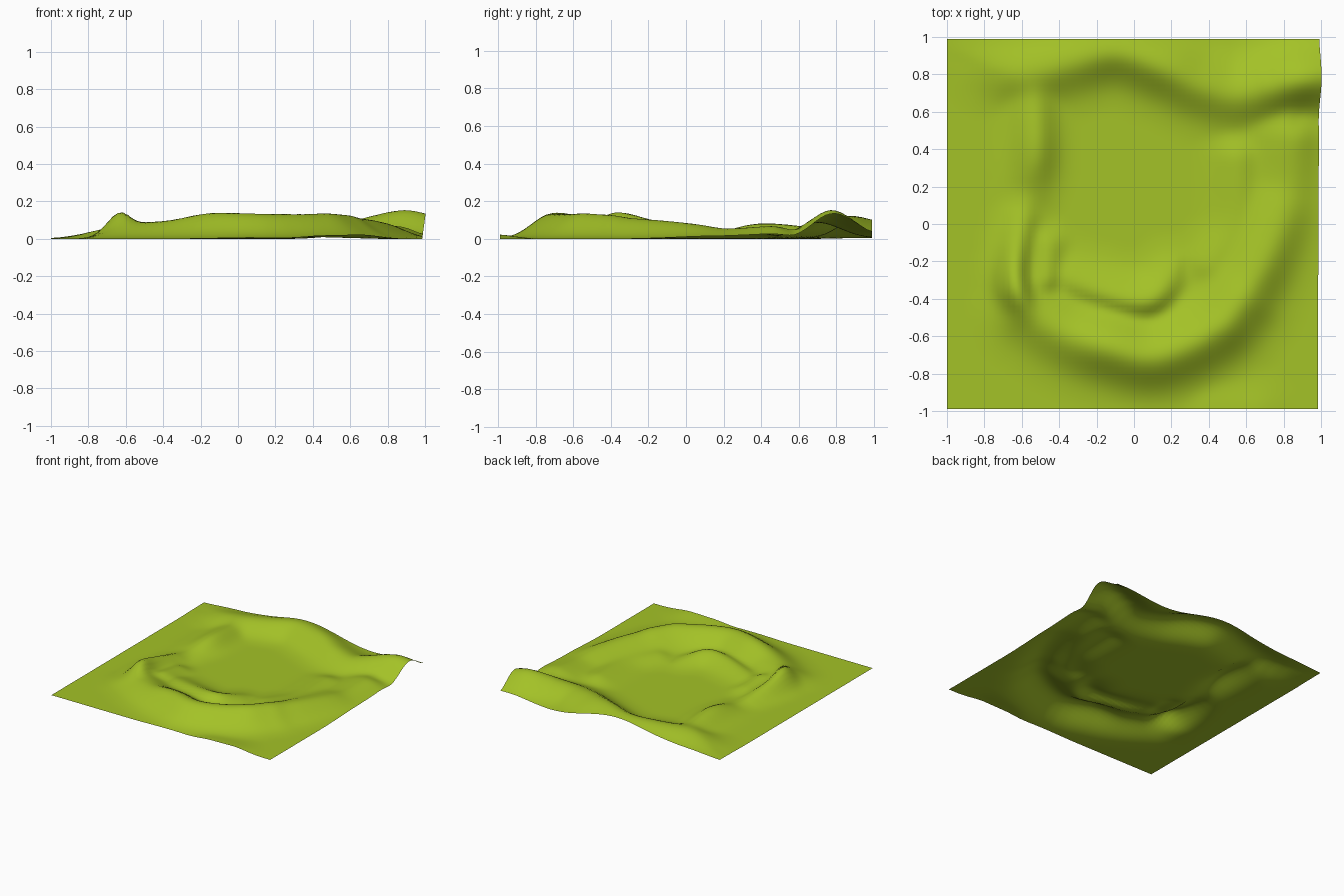
import bpy, bmesh, math
from mathutils import Vector

if "Cube" in bpy.data.objects:
    bpy.data.objects.remove(bpy.data.objects["Cube"])


def curve(pts, steps=4):
    """Smooth curve through the given crest points."""
    p = [Vector(q) for q in pts]
    p = [2 * p[0] - p[1]] + p + [2 * p[-1] - p[-2]]
    out = []
    for a, b, c, d in zip(p, p[1:], p[2:], p[3:]):
        for i in range(steps):
            t = i / steps
            out.append(b + ((c - a) * t + (2 * a - 5 * b + 4 * c - d) * t ** 2
                            + (3 * b - a - 3 * c + d) * t ** 3) / 2)
    return out + [p[-2]]


def ridge(x, y, pts, wl, wr):
    """Height of a rounded ridge along crest points; wl, wr = slope widths left and right."""
    near, h, side, at = 9, 0, 0, 0
    for a, b in zip(pts, pts[1:]):
        dx, dy = b.x - a.x, b.y - a.y
        t = ((x - a.x) * dx + (y - a.y) * dy) / (dx * dx + dy * dy)
        t = min(1, max(0, t))
        ox, oy = x - a.x - t * dx, y - a.y - t * dy
        d = ox * ox + oy * oy
        w = wl if dx * oy - dy * ox > 0 else wr
        hh = max(0, a.z + (b.z - a.z) * t) * math.exp(-d / (w * w))
        h = max(h, hh)
    return h


# Crest points (x, y, height) with left and right slope widths
RIDGES = [(curve(p), wl, wr) for p, wl, wr in (
    # west rim
    ([(-.58, .1, .035), (-.63, -.2, .11), (-.62, -.36, .15), (-.57, -.46, .09)], .08, .1),
    # front rim
    ([(-.57, -.46, .085), (-.36, -.59, .1), (-.14, -.66, .14), (.12, -.71, .135),
      (.44, -.57, .13), (.58, -.42, .11)], .17, .15),
    # right rim
    ([(.48, -.53, .1), (.64, -.3, .11), (.77, 0, .085), (.82, .2, .055), (.84, .45, .07)], .19, .14),
    # back rim
    ([(-.82, .86, .015), (-.6, .8, .075), (-.35, .86, .09), (-.1, .92, .115), (.15, .84, .125),
      (.35, .74, .1), (.58, .69, .09), (.88, .77, .157), (1.05, .77, .09)], .18, .14),
    # north-west spur
    ([(-.53, .7, .06), (-.52, .4, .085), (-.54, .2, .035)], .1, .13),
    # terrace inside the front rim
    ([(-.33, -.32, .05), (-.05, -.41, .08), (.1, -.41, .085), (.2, -.3, .045)], .13, .08),
    # inner knolls
    ([(.56, .34, .045), (.55, 0, .04), (.42, -.22, .045)], .12, .12),
    ([(-.47, -.3, .07), (-.46, -.12, .045)], .1, .08),
    # low swell at the front edge
    ([(.45, -1.02, .02), (.65, -1.02, .025)], .14, .14))]


def height(x, y):
    h = sum(ridge(x, y, *r) ** 4 for r in RIDGES) ** .25
    return h if h > .0015 else 0


# Terrain sheet
bm = bmesh.new()
bmesh.ops.create_grid(bm, x_segments=72, y_segments=72, size=1)
for v in bm.verts:
    x, y = v.co.x * .9925 - .0075, v.co.y * .99
    v.co = (x, y, height(x, y))
# soften the creases between ridges
for _ in range(2):
    new = {v: sum(e.other_vert(v).co.z for e in v.link_edges) / len(v.link_edges) for v in bm.verts}
    for v, z in new.items():
        v.co.z = (v.co.z + z) / 2
# right border bulges outward where it is high
for v in bm.verts:
    v.co.x += .14 * v.co.z * max(0, (v.co.x - .6) / .4)
mesh = bpy.data.meshes.new("terrain")
bm.to_mesh(mesh)
bm.free()
terrain = bpy.data.objects.new("terrain", mesh)
bpy.context.collection.objects.link(terrain)
for p in mesh.polygons:
    p.use_smooth = True

# Grass colour
mat = bpy.data.materials.new("grass green")
mat.diffuse_color = (.37, .54, .02, 1)
mat.use_nodes = True
mat.node_tree.nodes["Principled BSDF"].inputs["Base Color"].default_value = mat.diffuse_color
mesh.materials.append(mat)
